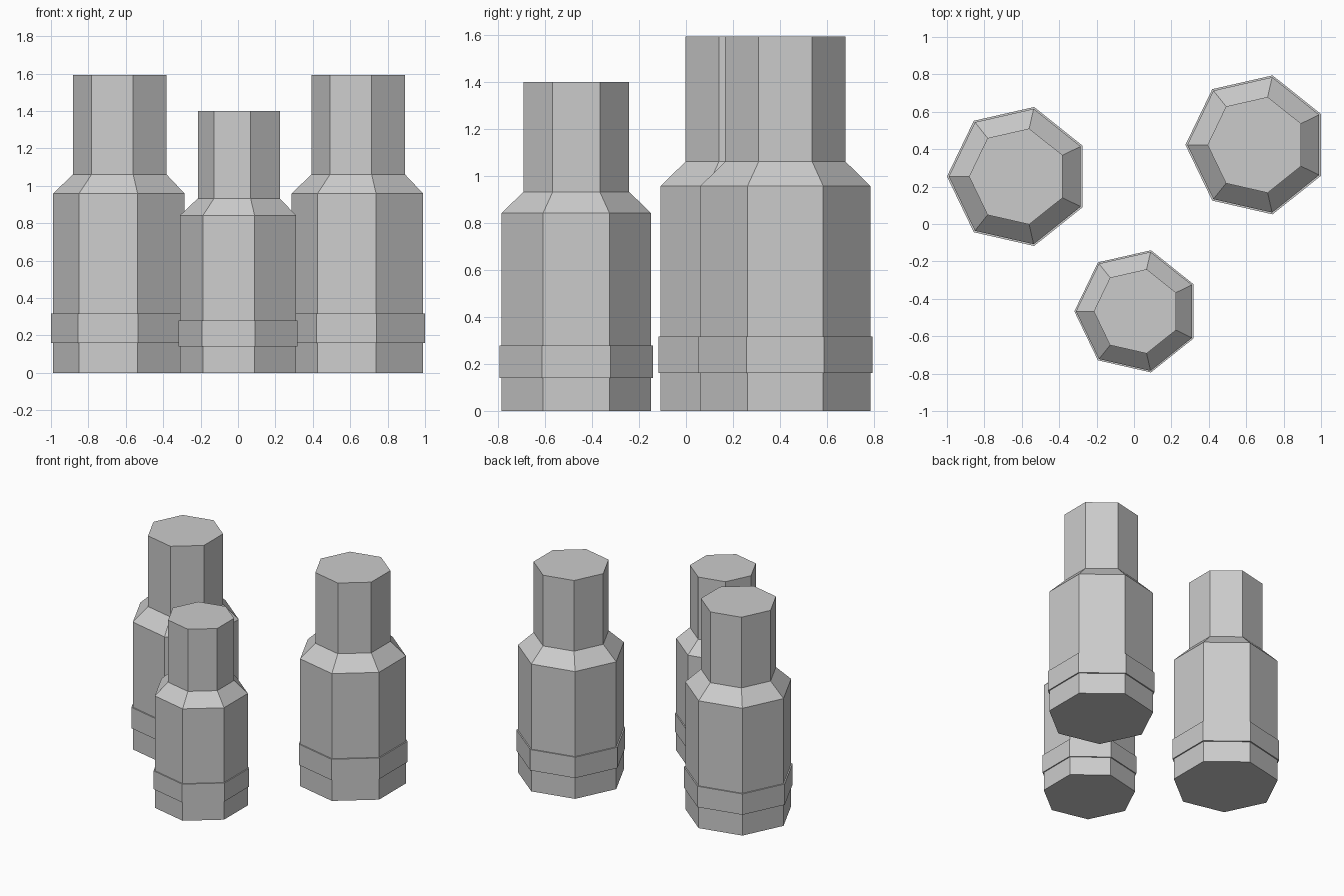
import bpy, bmesh, math

if "Cube" in bpy.data.objects:
    bpy.data.objects.remove(bpy.data.objects["Cube"])

SIDES = 7

grey = bpy.data.materials.new("light_grey")
grey.diffuse_color = (0.6, 0.6, 0.6, 1)
grey.use_nodes = True
grey.node_tree.nodes["Principled BSDF"].inputs["Base Color"].default_value = grey.diffuse_color


def lathe(name, profile, centre, scale):
    """Closed seven-sided solid from (radius, height) rings, one corner facing -x."""
    bm = bmesh.new()
    rings = []
    for r, z in profile:
        ring = []
        for i in range(SIDES):
            a = math.pi + 2 * math.pi * i / SIDES
            ring.append(bm.verts.new((r * scale * math.cos(a), r * scale * math.sin(a), z * scale)))
        rings.append(ring)
    for low, high in zip(rings, rings[1:]):
        for i in range(SIDES):
            j = (i + 1) % SIDES
            bm.faces.new((low[i], low[j], high[j], high[i]))
    bm.faces.new(rings[0][::-1])
    bm.faces.new(rings[-1])
    mesh = bpy.data.meshes.new(name)
    bm.to_mesh(mesh)
    bm.free()
    mesh.materials.append(grey)
    obj = bpy.data.objects.new(name, mesh)
    obj.location = (centre[0], centre[1], 0)
    bpy.context.collection.objects.link(obj)
    return obj


# Body, sloped shoulder and neck in one outline; band wraps the lower body
BOTTLE = [(0.371, 0), (0.371, 0.958), (0.263, 1.061), (0.263, 1.593)]
BAND = [(0.381, 0.161), (0.381, 0.318)]

for label, centre, scale in (
    ("left", (-0.619, 0.254), 1.0),
    ("right", (0.656, 0.423), 1.0),
    ("front", (0.016, -0.467), 0.879),
):
    lathe(label + "_bottle", BOTTLE, centre, scale)
    lathe(label + "_band", BAND, centre, scale)
